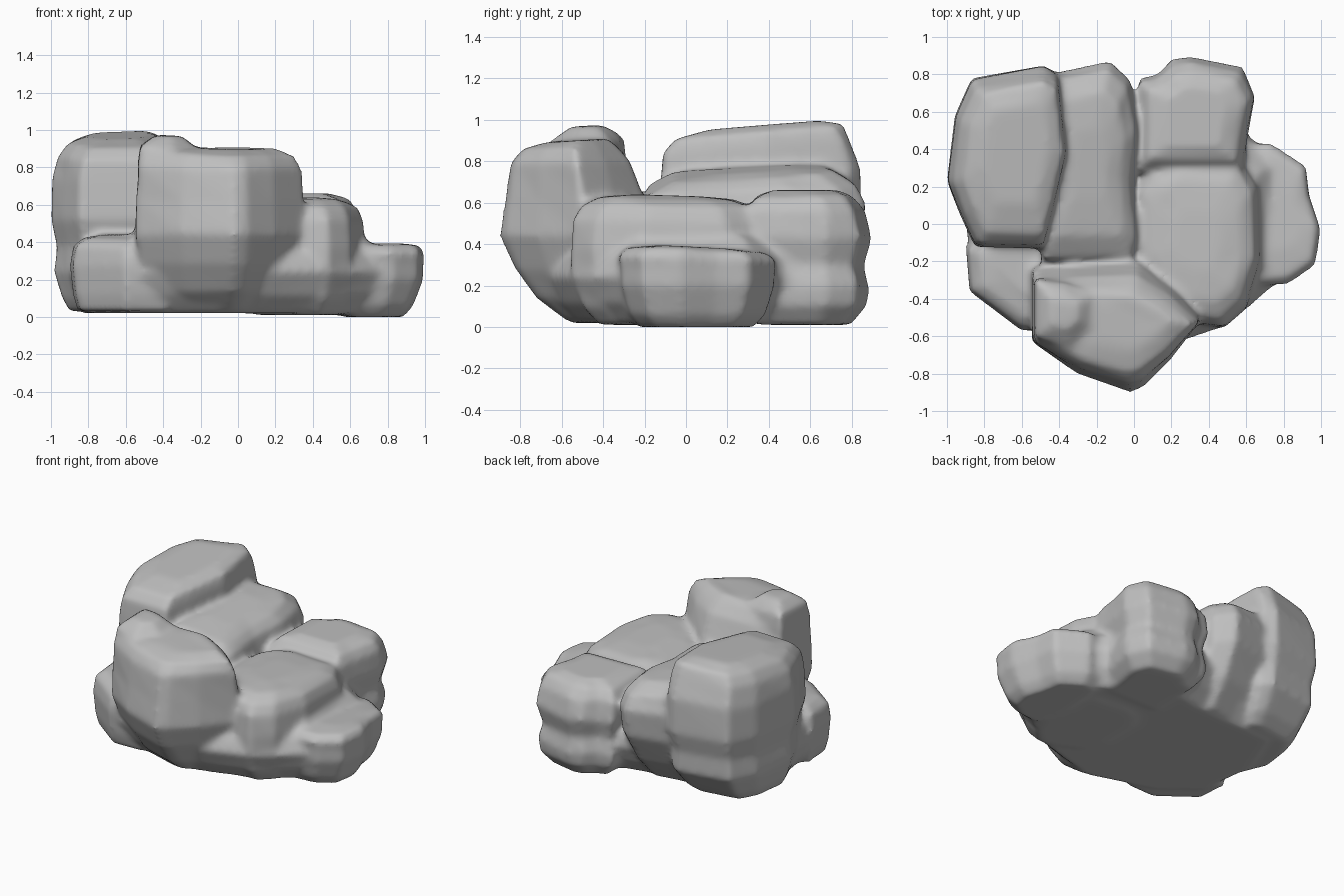
import bpy, bmesh, random
from mathutils import Vector

cube = bpy.data.objects.get("Cube")
if cube:
    bpy.data.objects.remove(cube, do_unlink=True)

random.seed(4)
stone = bpy.data.materials.new("grey stone")
stone.use_nodes = True
stone.diffuse_color = (0.52, 0.52, 0.52, 1)
stone.node_tree.nodes["Principled BSDF"].inputs["Base Color"].default_value = (0.52, 0.52, 0.52, 1)

bm = bmesh.new()


def rock(outline, levels, tilt=(0, 0), rough=0.008):
    """Loft a plan outline through levels of (height, scale, shift x, shift y, depth factor)."""
    xs, ys = [p[0] for p in outline], [p[1] for p in outline]
    centre = Vector(((min(xs) + max(xs)) / 2, (min(ys) + max(ys)) / 2))
    top = levels[-1][0]

    def place(offset, z):
        lean = (z / top) ** 3 * (tilt[0] * offset.x + tilt[1] * offset.y)
        return bm.verts.new((centre.x + offset.x, centre.y + offset.y, z + lean))

    rings = []
    for i, level in enumerate(levels):
        z, scale, dx, dy, depth = (*level, *(0, 0, 1)[len(level) - 2:])
        ring = []
        for p in outline:
            wobble = random.uniform(-rough, rough) if 0 < i < len(levels) - 1 else 0
            offset = (Vector(p) - centre) * (scale + wobble)
            ring.append(place(Vector((offset.x + dx, offset.y * depth + dy)), z + wobble))
        rings.append(ring)
    n = len(outline)
    for low, high in zip(rings, rings[1:]):
        for i in range(n):
            j = (i + 1) % n
            bm.faces.new((low[i], low[j], high[j], high[i]))
    # Close the crown with a fan and the underside with one face
    peak = place(Vector((dx, dy)), top)
    for i in range(n):
        bm.faces.new((rings[-1][i], rings[-1][(i + 1) % n], peak))
    bm.faces.new(rings[0])


# Low footing that joins the boulders
rock([(-.88, -.3), (-.6, -.56), (-.1, -.74), (.18, -.66), (.5, -.55), (.82, -.28), (.82, .33),
      (.62, .48), (.58, .74), (.3, .8), (-.1, .7), (-.78, .66), (-.94, .2)],
     [(.02, .87, 0, 0, .88), (.12, .95, 0, 0, .95), (.24, .99), (.33, .95), (.44, .82)])

# Tall boulder at the back
rock([(-1, .23), (-.96, .58), (-.87, .78), (-.48, .85), (-.4, .8), (-.35, .4),
      (-.42, .1), (-.48, -.13), (-.85, -.12), (-.93, .05)],
     [(.03, .7, 0, -.05, .85), (.1, .82, 0, -.03, .9), (.24, .95, 0, 0, .95), (.38, .91), (.52, 1),
      (.74, .98), (.87, .93, .01, -.02), (.94, .83, .03, -.01), (.97, .55, .04, .02)],
     (.02, .08))

# Ridge between the back boulders
rock([(-.45, .8), (-.13, .87), (-.02, .77), (.03, .5), (0, .2), (.03, -.1), (0, -.22), (-.5, -.22)],
     [(.03, .65, 0, -.1), (.2, .84, 0, -.05), (.4, .96), (.58, 1), (.68, .92), (.74, .7), (.76, .35)],
     (-.15, .06))

# Rounded boulder at the back right
rock([(.02, .78), (.12, .8), (.2, .88), (.3, .9), (.58, .84), (.65, .68), (.6, .42), (.58, .25), (.02, .25)],
     [(.01, .68), (.1, .92), (.19, .96), (.3, .88), (.43, 1), (.56, .96, 0, 0, .93),
      (.63, .84, 0, 0, .85), (.66, .5)])

# Broad boulder in the middle right
rock([(0, .2), (.08, .33), (.2, .38), (.58, .35), (.67, .2), (.68, -.2), (.6, -.45),
      (.48, -.56), (.35, -.54), (.1, -.42), (0, -.2)],
     [(.01, .7), (.09, .86), (.25, .99), (.37, 1), (.51, .97), (.58, .88), (.62, .7), (.635, .35)],
     (0, -.03))

# Tall front boulder, overhanging its foot
rock([(-.55, -.23), (-.35, -.2), (.02, -.18), (.22, -.33), (.37, -.5), (.2, -.72),
      (.05, -.87), (-.02, -.9), (-.3, -.8), (-.55, -.63)],
     [(.03, .75, 0, .23), (.14, .88, 0, .13), (.28, .94, 0, .05), (.44, 1), (.62, .98, 0, 0, .95),
      (.8, .95, 0, -.02, .85), (.87, .86, 0, -.02, .75), (.9, .66, 0, 0, .65), (.9, .3)],
     (-.02, .04))

# Raised crest on the front boulder
rock([(-.54, -.28), (-.36, -.3), (-.2, -.36), (-.2, -.56), (-.34, -.68), (-.54, -.62)],
     [(.6, .9), (.8, .98), (.9, .9), (.945, .65), (.97, .4)],
     (-.04, .04))

# Small left boulder
rock([(-.9, -.12), (-.88, -.36), (-.6, -.57), (-.35, -.56), (-.3, -.1), (-.6, .05)],
     [(.03, .86), (.12, .95), (.27, 1), (.37, .94), (.42, .75), (.43, .4)],
     (-.04, 0))

# Small right boulder
rock([(.58, .42), (.72, .44), (.92, .31), (.94, .15), (1, -.03), (.97, -.22), (.83, -.32), (.62, -.34), (.55, 0)],
     [(0, .72, -.05), (.06, .86, -.03), (.2, .97), (.28, .97), (.33, 1), (.37, .88), (.385, .5)],
     (.02, -.05), .006)

# Fuse all the boulders into one weathered body
bmesh.ops.recalc_face_normals(bm, faces=bm.faces)
mesh = bpy.data.meshes.new("boulder_cluster")
bm.to_mesh(mesh)
bm.free()
mesh.materials.append(stone)
cluster = bpy.data.objects.new("boulder_cluster", mesh)
bpy.context.collection.objects.link(cluster)
fuse = cluster.modifiers.new("fuse", 'REMESH')
fuse.mode = 'VOXEL'
fuse.voxel_size = 0.02
fuse.use_smooth_shade = True
soften = cluster.modifiers.new("soften", 'SMOOTH')
soften.factor = 0.5
soften.iterations = 8
